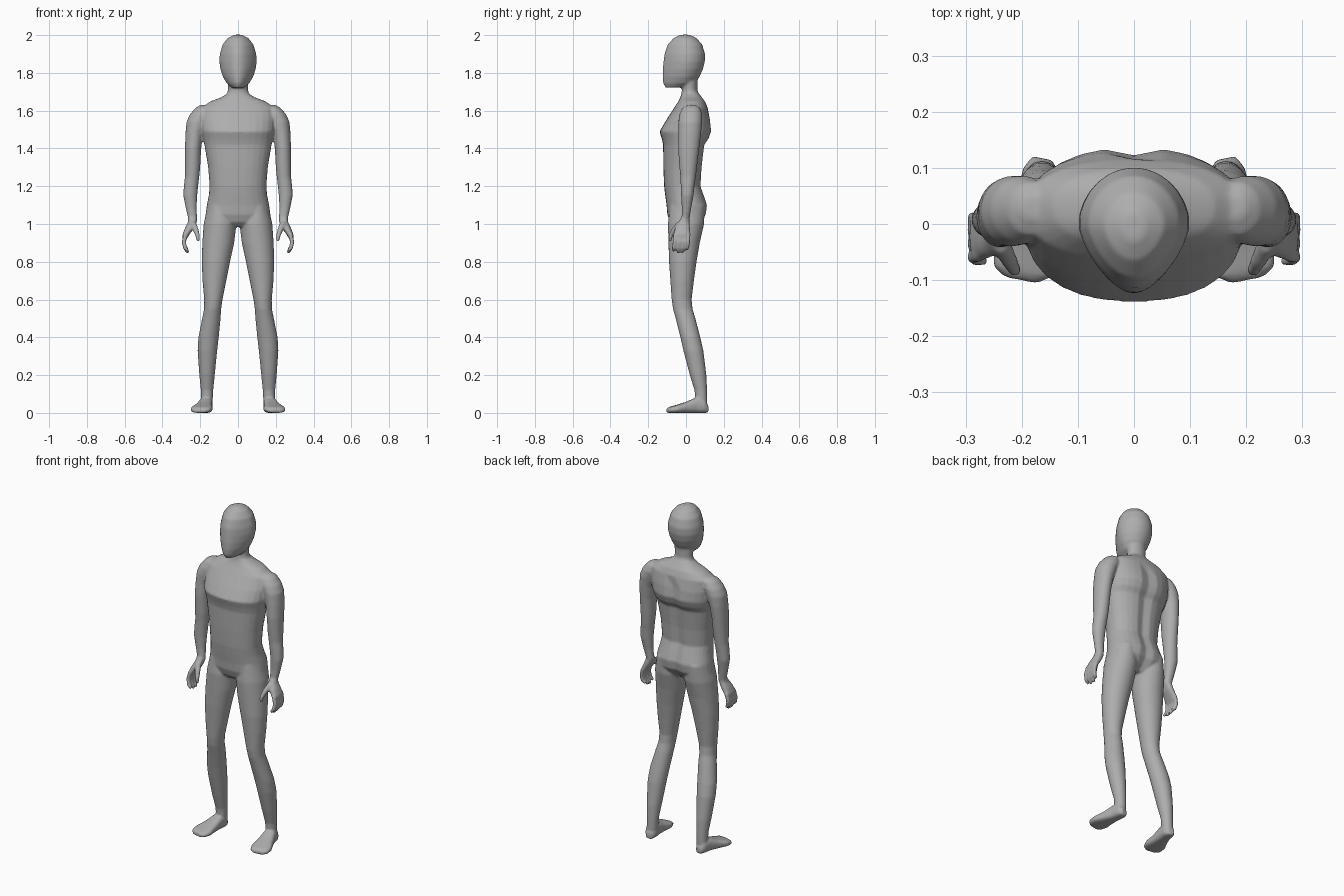
import bpy, bmesh, math
from mathutils import Vector

bm = bmesh.new()

def loft(rings, n=2.0, seg=28):
    """Closed skin through rings of (centre, u half-axis, v half-axis)."""
    loops = []
    for c, u, v in rings:
        loop = []
        for i in range(seg):
            a = 2 * math.pi * i / seg
            ca, sa = math.cos(a), math.sin(a)
            pu = math.copysign(abs(ca) ** (2 / n), ca)
            pv = math.copysign(abs(sa) ** (2 / n), sa)
            loop.append(bm.verts.new(Vector(c) + Vector(u) * pu + Vector(v) * pv))
        loops.append(loop)
    for a, b in zip(loops, loops[1:]):
        for i in range(seg):
            j = (i + 1) % seg
            bm.faces.new((a[i], a[j], b[j], b[i]))
    bm.faces.new(loops[0][::-1])
    bm.faces.new(loops[-1])
    return loops

def stack(rows, s=1, n=2.0):
    """Horizontal rings given as z, x min, x max, y min, y max."""
    return loft([((s * (x0 + x1) / 2, (y0 + y1) / 2, z), ((x1 - x0) / 2, 0, 0),
                  (0, (y1 - y0) / 2, 0)) for z, x0, x1, y0, y1 in rows], n)

def centred(rows, n=2.0):
    return stack([(z, -w, w, y0, y1) for z, w, y0, y1 in rows], 1, n)

def finger(pts, radii, s):
    pts = [Vector((s * x, y, z)) for x, y, z in pts]
    rings = []
    for i, (p, r) in enumerate(zip(pts, radii)):
        d = (pts[min(i + 1, len(pts) - 1)] - pts[max(i - 1, 0)]).normalized()
        u = d.cross(Vector((0, 1, 0))).normalized()
        rings.append((p, u * r, d.cross(u) * r))
    loft(rings, seg=12)

# head: egg shape, narrowing to the face
head = centred([(2.002, .02, -.03, .02), (1.985, .055, -.065, .055), (1.95, .083, -.097, .086),
                (1.9, .098, -.114, .101), (1.86, .101, -.119, .1), (1.82, .096, -.123, .09),
                (1.78, .084, -.124, .072), (1.745, .064, -.121, .05), (1.722, .038, -.108, 0)])
for loop in head:
    for v in loop:
        if v.co.y < 0:
            v.co.x *= 1 - .3 * min(1, -v.co.y / .12)

# neck
centred([(1.8, .055, -.04, .065), (1.75, .055, -.022, .06), (1.71, .053, -.022, .06),
         (1.64, .07, -.03, .085)])

# torso with a shallow spine groove
torso = centred([(1.69, .058, -.024, .07), (1.67, .09, -.03, .085), (1.65, .145, -.04, .1),
                 (1.615, .195, -.063, .115), (1.55, .2, -.105, .13), (1.49, .195, -.14, .137),
                 (1.45, .186, -.128, .122), (1.42, .178, -.121, .1), (1.3, .158, -.12, .086),
                 (1.2, .15, -.116, .08), (1.15, .155, -.11, .098), (1.1, .165, -.103, .115),
                 (1.05, .172, -.099, .108), (1.01, .14, -.085, .08), (.985, .05, -.06, .05)], 2.3)
for loop in torso:
    for v in loop:
        if v.co.y > .05 and v.co.z < 1.6:
            v.co.y -= .014 * math.exp(-(v.co.x / .025) ** 2)

for s in (1, -1):
    # leg
    stack([(1.1, .03, .16, -.085, .1), (1.0, .008, .182, -.096, .096), (.9, .02, .189, -.093, .073),
           (.8, .042, .192, -.09, .056), (.7, .062, .188, -.083, .042), (.6, .082, .179, -.076, .03),
           (.55, .089, .18, -.069, .035), (.5, .092, .19, -.055, .05), (.4, .102, .21, -.03, .076),
           (.33, .11, .214, -.014, .092), (.2, .123, .205, .02, .108), (.12, .131, .197, .045, .112),
           (.06, .134, .195, .05, .113), (.02, .137, .192, .055, .11)], s)
    # foot, turned slightly outwards: x, y, half width, height
    loft([((s * x, y, h / 2), (w, s * .2 * w, 0), (0, 0, h / 2)) for x, y, w, h in (
        (.163, .117, .018, .04), (.165, .095, .032, .07), (.172, .05, .036, .08),
        (.182, 0, .045, .058), (.192, -.05, .058, .042), (.2, -.085, .052, .032),
        (.202, -.1, .03, .022))], 2.8)
    # arm
    stack([(1.63, .165, .2, .01, .05), (1.615, .14, .225, -.02, .075), (1.58, .14, .255, -.035, .086),
           (1.54, .16, .273, -.04, .086), (1.48, .184, .278, -.04, .08), (1.4, .195, .281, -.042, .07),
           (1.3, .2, .281, -.035, .058), (1.25, .205, .281, -.03, .052), (1.2, .211, .287, -.028, .045),
           (1.15, .216, .29, -.026, .04), (1.08, .219, .276, -.022, .027), (1.02, .215, .262, -.024, .018)], s)
    # palm
    stack([(1.04, .219, .263, -.022, .018), (1.01, .218, .265, -.04, .018), (.98, .232, .28, -.058, .021),
           (.945, .256, .294, -.066, .023), (.925, .268, .292, -.062, .02)], s, 2.4)
    # fingers and thumb
    for y, tip in ((-.056, .856), (-.031, .845), (-.008, .848), (.013, .864)):
        finger([(.276, y, .95), (.287, y - .003, .905), (.28, y - .008, .873), (.264, y - .01, tip)],
               (.012, .012, .0115, .008), s)
    finger([(.238, -.035, 1.0), (.222, -.065, .965), (.213, -.082, .935), (.211, -.084, .908)],
           (.018, .015, .012, .008), s)

bmesh.ops.recalc_face_normals(bm, faces=bm.faces)
mesh = bpy.data.meshes.new("body")
bm.to_mesh(mesh)
bm.free()
body = bpy.data.objects.new("body", mesh)
bpy.context.collection.objects.link(body)

grey = bpy.data.materials.new("plain grey")
grey.diffuse_color = (.42, .42, .42, 1)
mesh.materials.append(grey)

# fuse all parts into one skin and soften the joins
fuse = body.modifiers.new("fuse", 'REMESH')
fuse.mode = 'VOXEL'
fuse.voxel_size = .006
fuse.use_smooth_shade = True
soft = body.modifiers.new("soften", 'SMOOTH')
soft.factor = .5
soft.iterations = 6
